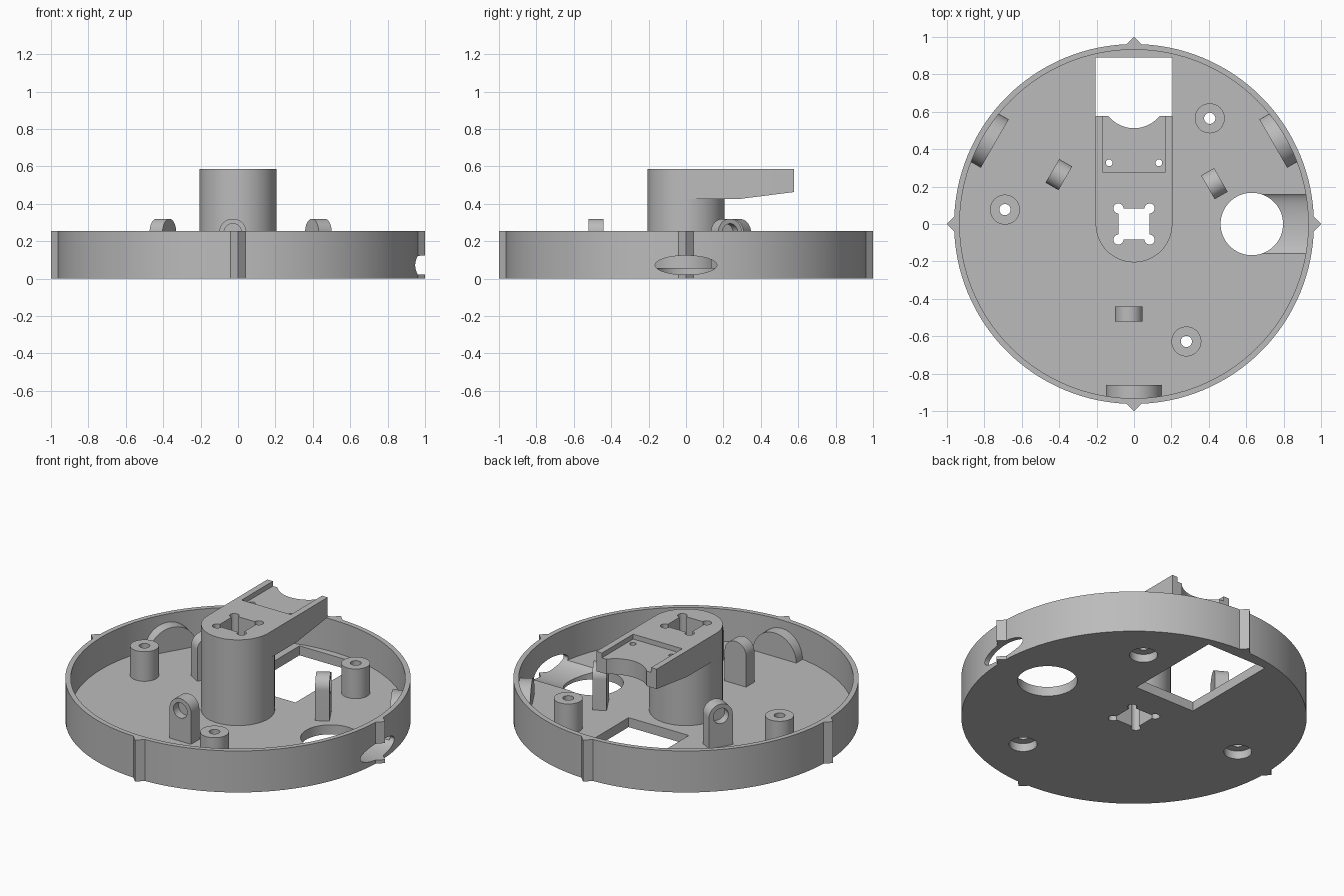
import bpy, bmesh, math
from mathutils import Matrix, Vector

cube = bpy.data.objects.get("Cube")
if cube:
    bpy.data.objects.remove(cube, do_unlink=True)

grey = bpy.data.materials.new("plain_grey")
grey.use_nodes = True
COLOUR = (0.5, 0.5, 0.5, 1)
grey.diffuse_color = COLOUR
grey.node_tree.nodes["Principled BSDF"].inputs["Base Color"].default_value = COLOUR

FLOOR, RIM, TOP = 0.058, 0.255, 0.585
BODY = 0.205  # column radius and arm half width


def finish(name, bm):
    bmesh.ops.recalc_face_normals(bm, faces=bm.faces)
    mesh = bpy.data.meshes.new(name)
    bm.to_mesh(mesh)
    bm.free()
    mesh.materials.append(grey)
    obj = bpy.data.objects.new(name, mesh)
    bpy.context.collection.objects.link(obj)
    return obj


def cylinder(name, x, y, z0, z1, r, sides=48):
    bm = bmesh.new()
    bmesh.ops.create_cone(bm, cap_ends=True, segments=sides, radius1=r, radius2=r, depth=z1 - z0,
                          matrix=Matrix.Translation((x, y, (z0 + z1) / 2)))
    return finish(name, bm)


def box(name, low, high):
    low, high = Vector(low), Vector(high)
    bm = bmesh.new()
    bmesh.ops.create_cube(bm, size=1, matrix=Matrix.Translation((low + high) / 2)
                          @ Matrix.Diagonal((high - low).to_4d()))
    return finish(name, bm)


def prism(name, points, push):
    """Extrude a closed outline of 3D points along a vector."""
    bm = bmesh.new()
    face = bm.faces.new([bm.verts.new(p) for p in points])
    new = bmesh.ops.extrude_face_region(bm, geom=[face])["geom"]
    bmesh.ops.translate(bm, vec=push, verts=[v for v in new if isinstance(v, bmesh.types.BMVert)])
    return finish(name, bm)


def arch(r, x, y, z, steps=32):
    return [(x + r * math.cos(math.pi * i / steps), y, z + r * math.sin(math.pi * i / steps))
            for i in range(steps + 1)]


def combine(obj, tool, operation="DIFFERENCE", keep=False):
    mod = obj.modifiers.new("combine", "BOOLEAN")
    mod.operation, mod.solver, mod.object = operation, "EXACT", tool
    bpy.context.view_layer.objects.active = obj
    bpy.ops.object.modifier_apply(modifier=mod.name)
    if not keep:
        bpy.data.objects.remove(tool, do_unlink=True)


def turn(obj, degrees):
    obj.data.transform(Matrix.Rotation(math.radians(degrees), 4, "Z"))


parts = []

# Round tray with raised rim
tray = cylinder("tray", 0, 0, 0, RIM, 0.962, 128)
combine(tray, cylinder("cutter", 0, 0, FLOOR, 1, 0.932, 128))
combine(tray, box("cutter", (-BODY, 0.265, -1), (BODY, 0.89, 0.2)))
combine(tray, cylinder("cutter", 0.63, 0, -1, FLOOR + 0.1, 0.167, 64))
parts.append(tray)

# Pointed ridges around the rim
ridges = []
for i in range(4):
    ridge = prism("rim_ridge", [(1, 0, 0), (0.95, 0.05, 0), (0.95, -0.05, 0)], (0, 0, RIM))
    turn(ridge, 90 * i)
    ridges.append(ridge)
parts += ridges

# Oval cable tunnel through the floor and rim
bm = bmesh.new()
bmesh.ops.create_cone(bm, cap_ends=True, segments=64, radius1=1, radius2=1, depth=1,
                      matrix=Matrix.Translation((0.88, 0, 0.072)) @ Matrix.Rotation(math.pi / 2, 4, "Y")
                      @ Matrix.Diagonal((0.051, 0.165, 0.5, 1)))
tunnel = finish("cutter", bm)
combine(tray, tunnel, keep=True)
combine(ridges[0], tunnel)

# Screw posts with bores below
for x, y in ((-0.69, 0.077), (0.405, 0.565), (0.28, -0.628)):
    post = cylinder("screw_post", x, y, FLOOR - 0.008, 0.24, 0.08)
    combine(post, cylinder("cutter", x, y, -1, 1, 0.03, 32))
    combine(tray, cylinder("cutter", x, y, -1, FLOOR - 0.006, 0.078))
    combine(tray, cylinder("cutter", x, y, -1, FLOOR + 0.1, 0.03, 32))
    parts.append(post)

# Central column with cantilever arm
column = cylinder("column_and_arm", 0, 0, FLOOR - 0.01, TOP, BODY, 96)
side = [(0, TOP), (0.578, TOP), (0.578, 0.463), (0.28, 0.425), (0, 0.425)]
combine(column, prism("arm", [(-BODY, y, z) for y, z in side], (2 * BODY, 0, 0)), "UNION")
combine(column, box("cutter", (-0.167, 0.275, TOP - 0.03), (0.167, 0.7, 1)))
combine(column, cylinder("cutter", 0, 0.687, 0, 1, 0.175, 96))
for x in (-0.133, 0.133):
    combine(column, cylinder("cutter", x, 0.327, 0, 1, 0.018, 24))
parts.append(column)

# Square shaft with round corner reliefs
shaft = box("cutter", (-0.083, -0.083, -1), (0.083, 0.083, 1))
for x in (-0.083, 0.083):
    for y in (-0.083, 0.083):
        combine(shaft, cylinder("relief", x, y, -1, 1, 0.027, 32), "UNION")
combine(column, shaft, keep=True)
combine(tray, shaft)

# Three pairs of socket lug and half round rim stop
for i in range(3):
    x, w, z = -0.028, 0.073, 0.247
    outline = arch(w, x, -0.52, z) + [(x - w, -0.52, FLOOR - 0.01), (x + w, -0.52, FLOOR - 0.01)]
    lug = prism("socket_lug", outline, (0, 0.08, 0))
    bore = arch(0.047, x, -0.6, z) + [(2 * x - a, b, 2 * z - c) for a, b, c in arch(0.047, x, -0.6, z)[1:-1]]
    combine(lug, prism("cutter", bore, (0, 0.13, 0)))
    stop = prism("rim_stop", arch(0.148, 0, -0.94, FLOOR - 0.002), (0, 0.08, 0))
    for part in (lug, stop):
        turn(part, 120 * i)
        parts.append(part)

# Smooth the round walls, keep hard edges
bpy.ops.object.select_all(action="DESELECT")
for part in parts:
    part.select_set(True)
bpy.context.view_layer.objects.active = tray
bpy.ops.object.shade_smooth_by_angle(angle=math.radians(30))
